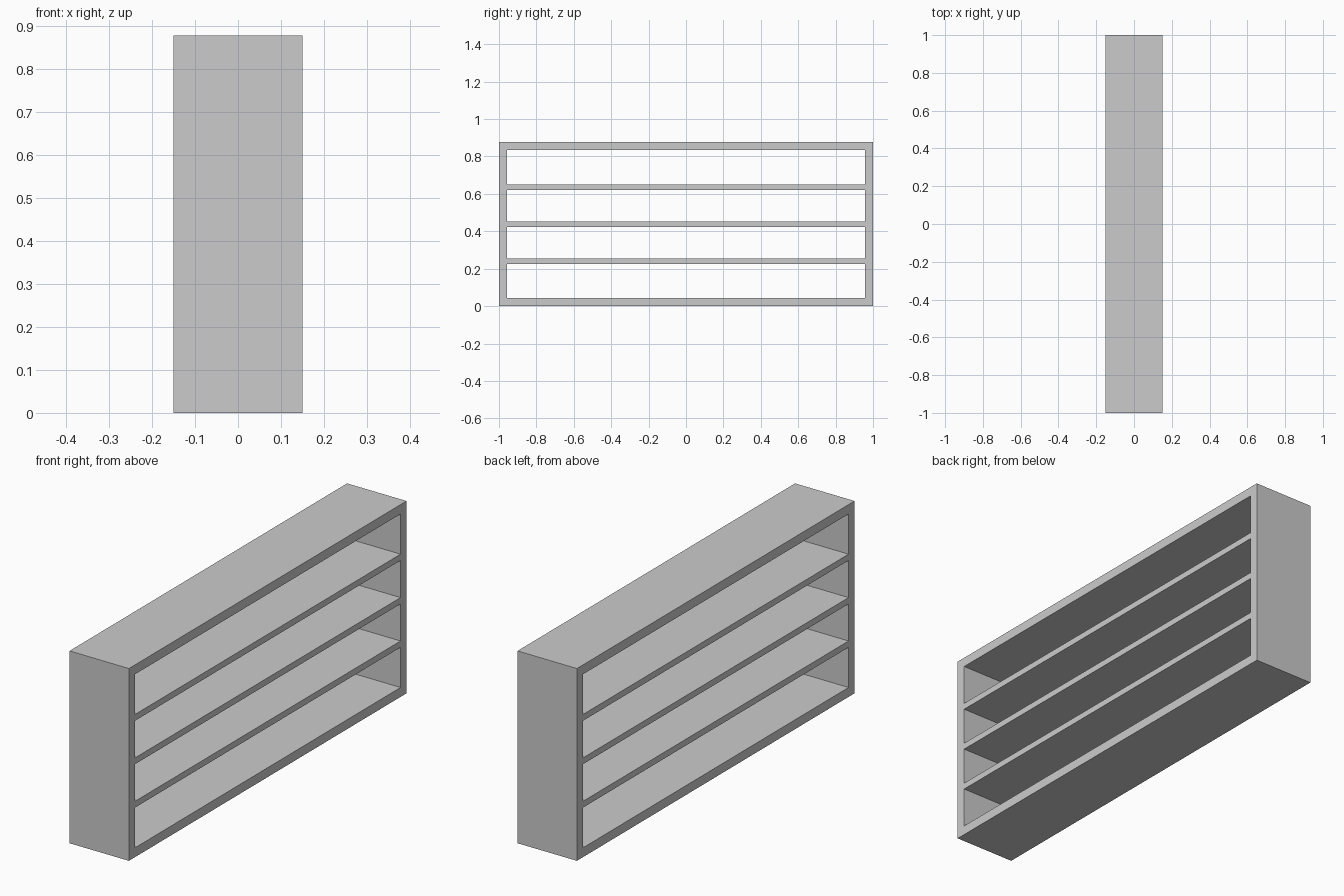
import bpy, bmesh

if "Cube" in bpy.data.objects:
    bpy.data.objects.remove(bpy.data.objects["Cube"])

DEPTH, LENGTH, HEIGHT = 0.30, 2.0, 0.877
WALL = 0.043
SHELF_THICKNESS = 0.029
SHELF_SPACING = 0.198


def add_object(name, bm):
    bmesh.ops.recalc_face_normals(bm, faces=bm.faces)
    mesh = bpy.data.meshes.new(name)
    bm.to_mesh(mesh)
    bm.free()
    obj = bpy.data.objects.new(name, mesh)
    bpy.context.collection.objects.link(obj)
    return obj


def rectangle(bm, half_y, z0, z1):
    corners = [(-half_y, z0), (half_y, z0), (half_y, z1), (-half_y, z1)]
    return [bm.verts.new((-DEPTH / 2, y, z)) for y, z in corners]


def extrude_depth(bm):
    result = bmesh.ops.extrude_face_region(bm, geom=bm.faces[:], use_keep_orig=True)
    verts = [g for g in result["geom"] if isinstance(g, bmesh.types.BMVert)]
    bmesh.ops.translate(bm, verts=verts, vec=(DEPTH, 0, 0))


# Outer frame: mitred rectangular ring, open on both broad sides
bm = bmesh.new()
outer = rectangle(bm, LENGTH / 2, 0, HEIGHT)
inner = rectangle(bm, LENGTH / 2 - WALL, WALL, HEIGHT - WALL)
for i in range(4):
    j = (i + 1) % 4
    bm.faces.new((outer[i], outer[j], inner[j], inner[i]))
extrude_depth(bm)
add_object("outer_frame", bm)

# Three full-depth shelves, evenly spaced about mid-height
for i in range(3):
    z = HEIGHT / 2 + (i - 1) * SHELF_SPACING
    bm = bmesh.new()
    bm.faces.new(rectangle(bm, LENGTH / 2 - WALL,
                           z - SHELF_THICKNESS / 2, z + SHELF_THICKNESS / 2))
    extrude_depth(bm)
    add_object(f"shelf_{i + 1}", bm)
